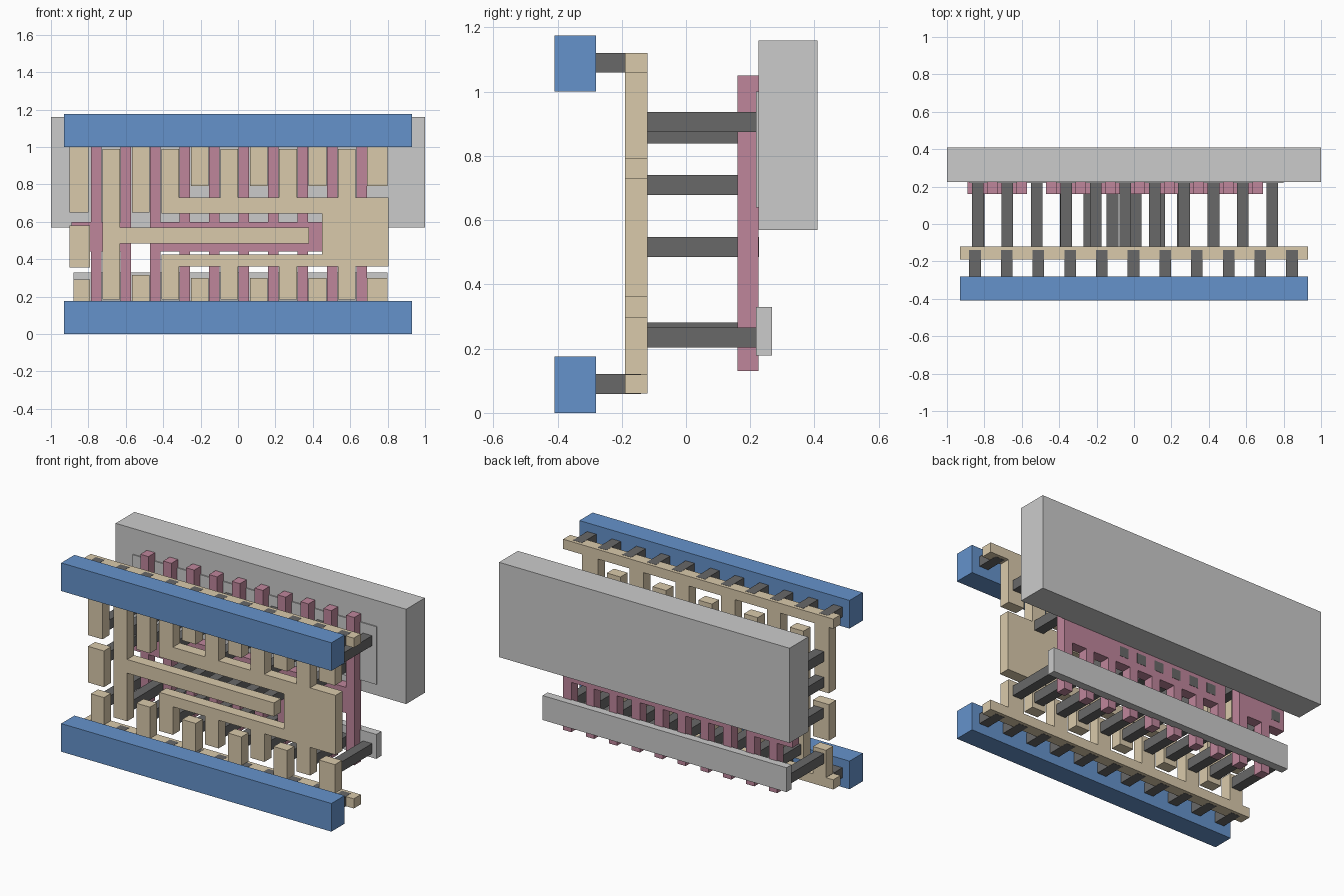
import bpy, bmesh

if "Cube" in bpy.data.objects:
    bpy.data.objects.remove(bpy.data.objects["Cube"])


def material(name, rgb):
    m = bpy.data.materials.new(name)
    m.diffuse_color = (*rgb, 1)
    m.use_nodes = True
    m.node_tree.nodes["Principled BSDF"].inputs["Base Color"].default_value = m.diffuse_color
    return m


BLUE = material("rail_blue", (0.13, 0.29, 0.60))
TAN = material("metal_tan", (0.70, 0.59, 0.41))
PINK = material("gate_pink", (0.52, 0.24, 0.33))
DARK = material("plug_dark", (0.14, 0.14, 0.14))


def plates(name, outlines, y0, y1, mat=None):
    """Extrude flat x/z outlines from y0 to y1 into one object."""
    bm = bmesh.new()
    for pts in outlines:
        f = bm.faces.new([bm.verts.new((x, y0, z)) for x, z in pts])
        ext = bmesh.ops.extrude_face_region(bm, geom=[f])["geom"]
        vs = [g for g in ext if isinstance(g, bmesh.types.BMVert)]
        bmesh.ops.translate(bm, verts=vs, vec=(0, y1 - y0, 0))
        if not f.is_valid or len(f.link_loops if hasattr(f, "link_loops") else []) > 0:
            continue
    # close any open front left by the extrusion
    edges = [e for e in bm.edges if e.is_boundary]
    if edges:
        bmesh.ops.holes_fill(bm, edges=edges, sides=0)
    bmesh.ops.recalc_face_normals(bm, faces=bm.faces)
    me = bpy.data.meshes.new(name)
    bm.to_mesh(me)
    bm.free()
    ob = bpy.data.objects.new(name, me)
    bpy.context.collection.objects.link(ob)
    if mat:
        me.materials.append(mat)


def rect(x0, x1, z0, z1):
    return [(x0, z0), (x1, z0), (x1, z1), (x0, z1)]


def square(x, z, r=0.031):
    return rect(x - r, x + r, z - r, z + r)


def edge(z, fingers):
    """Points left to right along height z, with fingers (x0, x1, tip)."""
    return [p for a, b, t in fingers for p in ((a, z), (a, t), (b, t), (b, z))]


PITCH = 0.1575
col = [-0.835 + PITCH * i for i in range(11)]    # metal columns
gate = [-0.757 + PITCH * i for i in range(10)]   # gate strips between them


def finger(i, tip):
    return (col[i] - 0.047, col[i] + 0.047, tip)


# Front supply rails and the plugs behind them
plates("upper_supply_rail", [rect(-0.93, 0.93, 1.0, 1.175)], -0.41, -0.28, BLUE)
plates("lower_supply_rail", [rect(-0.93, 0.93, 0, 0.175)], -0.41, -0.28, BLUE)
plates("rail_plugs", [square(-0.85 + 0.1695 * i, z) for i in range(11) for z in (0.09, 1.09)],
       -0.28, -0.14, DARK)

# Metal combs
top_fingers = [(-0.90, -0.80, 0.65), finger(2, 0.65)] + [finger(i, 0.79) for i in (4, 6, 8)] + [(0.69, 0.80, 0.79)]
plates("upper_metal_comb", [[(-0.93, 1.12), (-0.93, 1.06)] + edge(1.06, top_fingers)
                            + [(0.93, 1.06), (0.93, 1.12)]], -0.19, -0.12, TAN)
low_fingers = [(-0.88, -0.79, 0.29), finger(2, 0.315)] + [finger(i, 0.298) for i in (4, 6, 8)] + [(0.69, 0.80, 0.298)]
plates("lower_metal_comb", [[(-0.93, 0.06), (-0.93, 0.12)] + edge(0.12, low_fingers)
                            + [(0.93, 0.12), (0.93, 0.06)]], -0.19, -0.12, TAN)

# Input pad, link bar and the large output piece
plates("input_pad", [rect(-0.90, -0.79, 0.355, 0.58)], -0.19, -0.12, TAN)
a, b, _ = finger(1, 0)
plates("link_metal", [[(a, 0.185), (b, 0.185), (b, 0.485), (0.38, 0.485), (0.38, 0.57),
                       (b, 0.57), (b, 0.99), (a, 0.99)]], -0.19, -0.12, TAN)
signal = (3, 5, 7, 9)
c = col[3] - 0.047
upper = edge(0.73, [finger(i, 0.99) for i in signal])[1:]
lower = edge(0.36, [finger(i, 0.185) for i in signal])[1:]
plates("output_metal", [[(c, 0.645)] + upper + [(0.805, 0.73), (0.805, 0.36)] + lower[::-1]
                        + [(c, 0.425), (0.45, 0.425), (0.45, 0.645)]], -0.19, -0.12, TAN)


# Gate strips joined by crossing plates
def gates(name, xs, x0, x1):
    up = edge(0.60, [(x - 0.028, x + 0.028, 1.05) for x in xs])
    down = edge(0.44, [(x - 0.028, x + 0.028, 0.13) for x in xs])
    pts = [(x0, 0.60)] + up + [(x1, 0.60), (x1, 0.44)] + down[::-1] + [(x0, 0.44)]
    clean = [p for i, p in enumerate(pts)
             if p not in pts[:i] and not (p[1] in (0.60, 0.44) and
             abs(p[0] - pts[i - 1][0]) < 1e-6 and abs(p[0] - pts[(i + 1) % len(pts)][0]) < 1e-6)]
    plates(name, [clean], 0.16, 0.225, PINK)


gates("input_gates", gate[:2], -0.89, gate[1] + 0.028)
gates("output_gates", gate[2:], gate[2] - 0.028, gate[9] + 0.028)

# Long plugs from the metal to the strips and the gates
plugs = []
for i, x in enumerate(col):
    if i in (1,) + signal:
        heights = (0.71, 0.87, 0.25)
    elif i in (0, 2):
        heights = (0.71, 0.87, 0.235)
    else:
        heights = (0.906, 0.235)
    plugs += [square(x, z) for z in heights]
plates("strip_plugs", plugs, -0.14, 0.225, DARK)
plates("gate_plugs", [square(-0.83, 0.516)] + [square(-0.365 + 0.125 * i, 0.516) for i in range(6)],
       -0.14, 0.2265, DARK)

# Back strips and well block
plates("upper_strip", [rect(-0.88, 0.80, 0.64, 1.0)], 0.218, 0.27)
plates("lower_strip", [rect(-0.88, 0.80, 0.178, 0.33)], 0.218, 0.268)
plates("well_block", [rect(-1, 1, 0.57, 1.16)], 0.225, 0.41)
